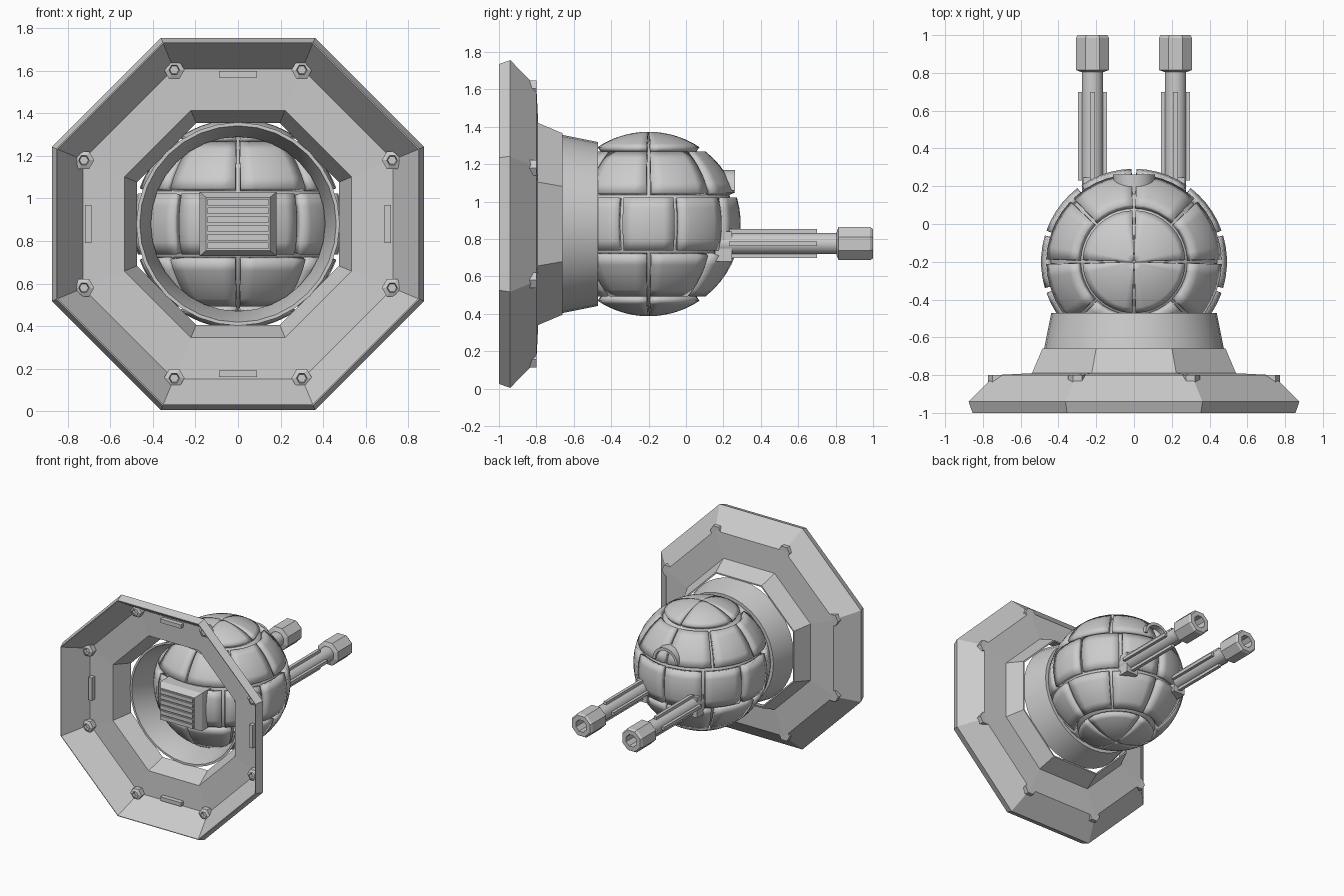
import bpy, bmesh, math
from mathutils import Vector

if "Cube" in bpy.data.objects:
    bpy.data.objects.remove(bpy.data.objects["Cube"], do_unlink=True)

CZ = 0.88                      # height of the main axis
BALL = Vector((0, -0.2, CZ))   # centre of the ball
GUN_X, GUN_Z = 0.22, 0.775

metal = bpy.data.materials.new("grey_metal")
metal.use_nodes = True
metal.diffuse_color = (0.6, 0.6, 0.6, 1)
metal.node_tree.nodes["Principled BSDF"].inputs["Base Color"].default_value = (0.6, 0.6, 0.6, 1)


def finish(name, bm, smooth=None, recalc=True):
    if recalc:
        bmesh.ops.recalc_face_normals(bm, faces=bm.faces)
    mesh = bpy.data.meshes.new(name)
    bm.to_mesh(mesh)
    bm.free()
    mesh.materials.append(metal)
    obj = bpy.data.objects.new(name, mesh)
    bpy.context.collection.objects.link(obj)
    if smooth:
        bpy.ops.object.select_all(action='DESELECT')
        obj.select_set(True)
        bpy.context.view_layer.objects.active = obj
        bpy.ops.object.shade_smooth_by_angle(angle=math.radians(smooth))
    return obj


def lathe(name, profile, sides, x=0, z=CZ, loop=False, flat_top=True, smooth=None):
    """Turn (y, radius) points around an axis parallel to y."""
    bm = bmesh.new()
    scale = 1 / math.cos(math.pi / sides) if flat_top else 1
    phase = 0.5 if flat_top else 0
    rings = []
    for y, r in profile:
        ring = []
        for i in range(sides):
            a = math.tau * (i + phase) / sides
            ring.append(bm.verts.new((x + r * scale * math.sin(a), y, z + r * scale * math.cos(a))))
        rings.append(ring)
    pairs = list(zip(rings, rings[1:]))
    if loop:
        pairs.append((rings[-1], rings[0]))
    else:
        bm.faces.new(rings[0])
        bm.faces.new(rings[-1])
    for a, b in pairs:
        for i in range(sides):
            j = (i + 1) % sides
            bm.faces.new((a[i], a[j], b[j], b[i]))
    return finish(name, bm, smooth)


def box(name, centre, size, taper=None):
    """Box; taper shrinks its -y face in x and z."""
    bm = bmesh.new()
    bmesh.ops.create_cube(bm, size=1)
    for v in bm.verts:
        k = taper if taper and v.co.y < 0 else 1
        v.co = Vector((v.co.x * size[0] * k, v.co.y * size[1], v.co.z * size[2] * k)) + Vector(centre)
    return finish(name, bm)


def panel(name, lat0, lat1, lon0, lon1, steps=5):
    """Curved armour plate on the ball; longitude runs from +y towards -x."""
    bm = bmesh.new()
    grid = []
    for i in range(steps + 1):
        lat = math.radians(lat0 + (lat1 - lat0) * i / steps)
        row = []
        for j in range(steps + 1):
            lon = math.radians(lon0 + (lon1 - lon0) * j / steps)
            d = Vector((-math.sin(lon) * math.cos(lat), math.cos(lon) * math.cos(lat), math.sin(lat)))
            row.append(bm.verts.new(BALL + d * 0.493))
        grid.append(row)
    for i in range(steps):
        for j in range(steps):
            bm.faces.new((grid[i][j], grid[i][j + 1], grid[i + 1][j + 1], grid[i + 1][j]))
    obj = finish(name, bm, 35, recalc=False)
    mod = obj.modifiers.new("thickness", 'SOLIDIFY')
    mod.thickness = 0.035
    mod.offset = -1


# Octagonal hollow base
lathe("base_shell", [(-1, 0.855), (-0.94, 0.876), (-0.8, 0.735), (-0.79, 0.54), (-0.66, 0.485),
                     (-0.66, 0.475), (-0.803, 0.535), (-0.81, 0.73), (-1, 0.85)], 8, loop=True)

# Round collar that holds the ball
lathe("collar", [(-0.67, 0.478), (-0.655, 0.475), (-0.47, 0.438), (-0.47, 0.41), (-0.49, 0.41),
                 (-0.67, 0.462)], 32, loop=True, flat_top=False, smooth=30)

# Bolts and bars around the inside of the base
for sx in (-1, 1):
    for sz in (-1, 1):
        for bx, bz in ((0.3, 0.725), (0.725, 0.3)):
            lathe("base_bolt", [(-0.8, 0.042), (-0.85, 0.042), (-0.86, 0.022), (-0.84, 0.018)], 6,
                  x=sx * bx, z=CZ + sz * bz)
    box("base_bar_side", (sx * 0.705, -0.825, CZ), (0.03, 0.04, 0.18))
    box("base_bar_level", (0, -0.825, CZ + sx * 0.705), (0.18, 0.04, 0.03))

# Inner ball
bm = bmesh.new()
bmesh.ops.create_uvsphere(bm, u_segments=40, v_segments=24, radius=0.46)
bmesh.ops.translate(bm, verts=bm.verts, vec=BALL)
finish("ball_core", bm, 40)

# Armour plates: equator band, two sloping bands, two caps
for k in range(10):
    panel("equator_panel", -16.8, 16.8, 36 * k + 1.6, 36 * k + 34.4)
for k in range(8):
    lon0, lon1 = 45 * k + 1.6, 45 * k + 43.4
    panel("upper_panel", 20, 52, lon0, lon1)
    panel("lower_panel", -52, -20, lon0, lon1)
for k in range(4):
    lon0, lon1 = 90 * k + 2, 90 * k + 88
    panel("top_cap_panel", 56.5, 89, lon0, lon1, 8)
    panel("bottom_cap_panel", -89, -56.5, lon0, lon1, 8)

# Vent box on the inner side of the ball
box("vent_body", (0, -0.645, CZ), (0.36, 0.13, 0.3))
box("vent_face", (0, -0.735, CZ), (0.36, 0.05, 0.3), taper=0.83)
for k in range(6):
    box("vent_slat", (0, -0.766, CZ + (k - 2.5) * 0.041), (0.285, 0.016, 0.03))

# Arched hood above the guns
bm = bmesh.new()
steps = 12
rows = []
for i in range(steps + 1):
    a = math.pi * i / steps
    rows.append([bm.verts.new((r * math.cos(a), y, 1.06 + r * math.sin(a)))
                 for r, y in ((0.11, 0.16), (0.11, 0.262), (0.088, 0.262), (0.088, 0.16))])
for a, b in zip(rows, rows[1:]):
    for i in range(4):
        j = (i + 1) % 4
        bm.faces.new((a[i], a[j], b[j], b[i]))
bm.faces.new(rows[0])
bm.faces.new(rows[-1])
finish("sensor_hood", bm, 30)

# Twin guns
for side, x in (("left", GUN_X), ("right", -GUN_X)):
    box(side + "_gun_mount", (x, 0.2, GUN_Z - 0.015), (0.1, 0.09, 0.16))
    lathe(side + "_barrel", [(0.1, 0.056), (0.85, 0.056)], 16, x=x, z=GUN_Z, smooth=30)
    box(side + "_barrel_fin_level", (x, 0.465, GUN_Z), (0.155, 0.47, 0.025))
    box(side + "_barrel_fin_upright", (x, 0.465, GUN_Z), (0.025, 0.47, 0.155))
    lathe(side + "_muzzle", [(0.805, 0.06), (0.815, 0.088), (0.985, 0.088), (1.0, 0.078),
                             (1.0, 0.045), (0.9, 0.045)], 8, x=x, z=GUN_Z)
